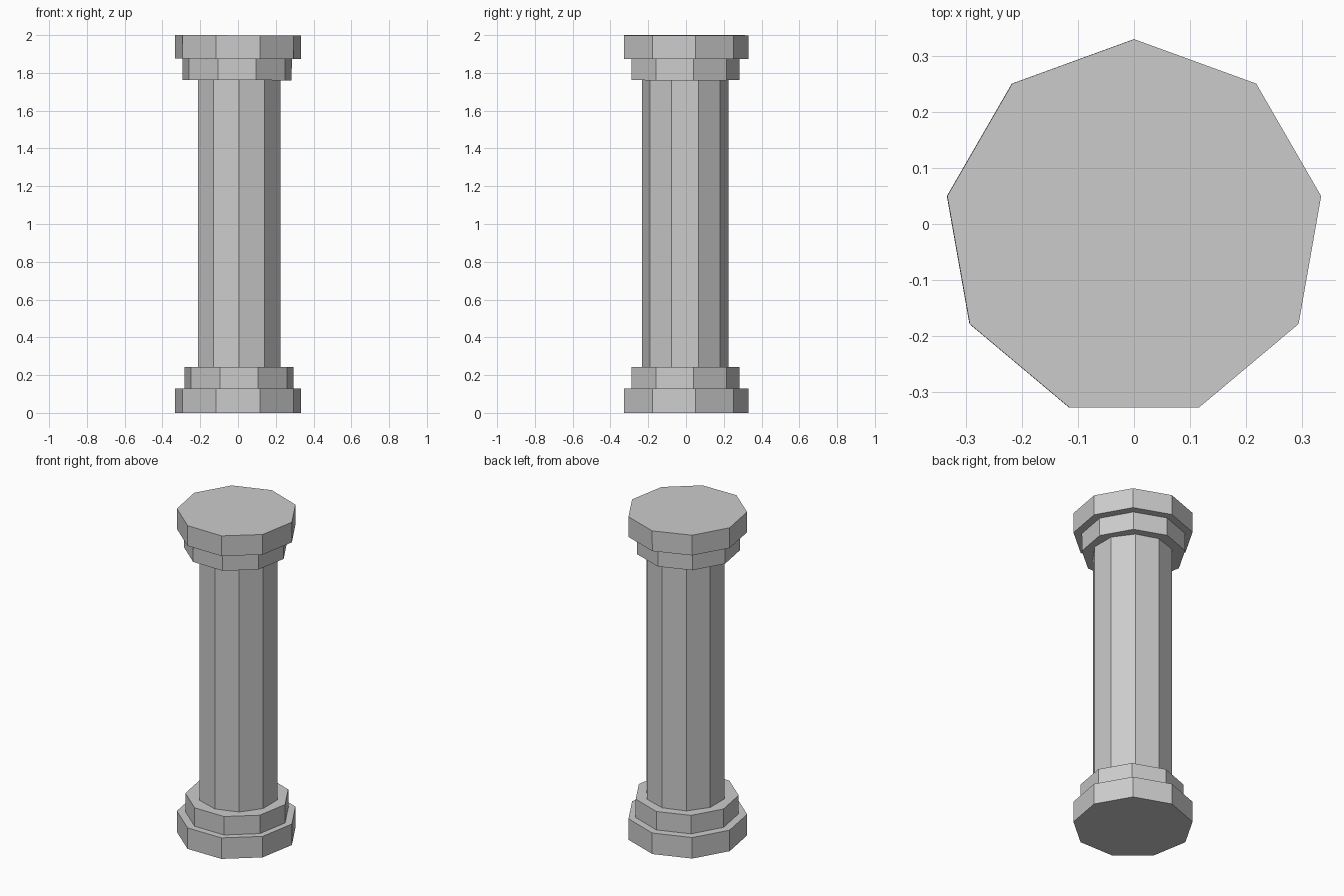
import bpy
from math import radians

if "Cube" in bpy.data.objects:
    bpy.data.objects.remove(bpy.data.objects["Cube"])


def prism(name, sides, radius, z0, z1, x, y, turn, tilt=0.0):
    """Upright flat-faced prism between two heights."""
    bpy.ops.mesh.primitive_cylinder_add(
        vertices=sides, radius=radius, depth=z1 - z0,
        location=(x, y, (z0 + z1) / 2))
    ob = bpy.context.object
    ob.name = name
    # the primitive's first corner points to +y
    ob.rotation_euler = (0, radians(tilt), radians(turn))
    return ob


# Base: wide plinth and narrower step, nine sides with a flat front
prism("base_plinth", 9, 0.339, 0.0, 0.13, 0.0, -0.009, 0)
prism("base_step", 9, 0.294, 0.13, 0.244, 0.005, -0.011, 0)

# Shaft: ten sides with a corner at the front
prism("shaft", 10, 0.229, 0.244, 1.762, 0.006, -0.005, 0)

# Capital: mirrors the base, leaning very slightly
prism("capital_step", 9, 0.294, 1.762, 1.874, -0.005, -0.011, 0, 0.3)
prism("capital_slab", 9, 0.339, 1.874, 1.999, 0.0, -0.009, 0, 0.3)
